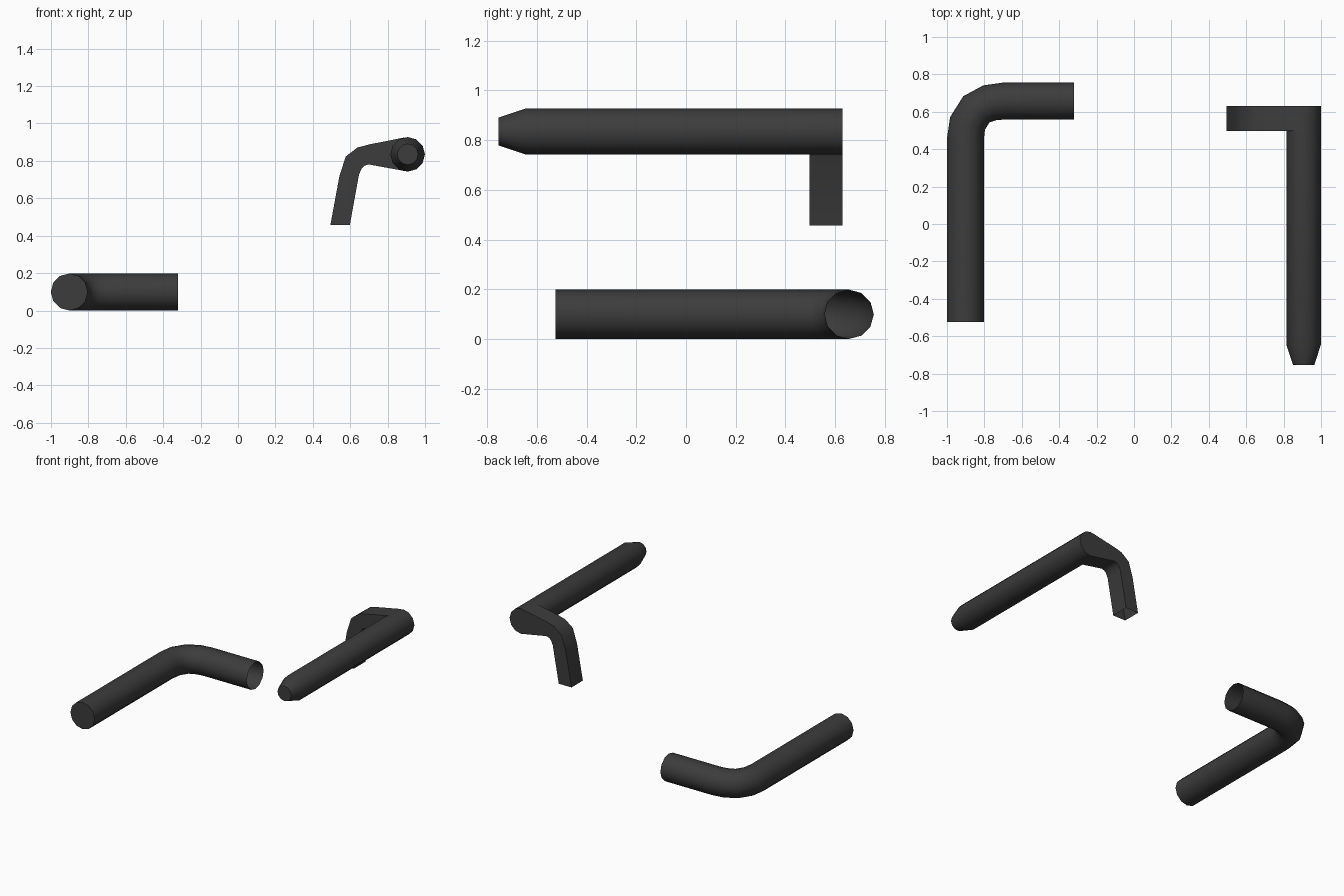
import bpy, bmesh
from math import sin, cos, pi, radians
from mathutils import Vector

if "Cube" in bpy.data.objects:
    bpy.data.objects.remove(bpy.data.objects["Cube"])

mat = bpy.data.materials.new("dark_grey")
mat.diffuse_color = (0.045, 0.045, 0.045, 1)
mat.use_nodes = True
mat.node_tree.nodes["Principled BSDF"].inputs["Base Color"].default_value = mat.diffuse_color


def loft(name, rings, cap_start=False, cap_end=False):
    """Skin a list of vertex rings into a single-walled tube."""
    bm = bmesh.new()
    rows = [[bm.verts.new(p) for p in ring] for ring in rings]
    n = len(rows[0])
    for a, b in zip(rows, rows[1:]):
        for i in range(n):
            j = (i + 1) % n
            bm.faces.new((a[i], a[j], b[j], b[i]))
    # orient before ending: consistent normals, facing away from the tube axis
    bmesh.ops.recalc_face_normals(bm, faces=bm.faces)
    f = bm.faces[:][0]
    axis = sum((v.co for v in rows[0] + rows[1]), Vector()) / (2 * n)
    if f.normal.dot(f.calc_center_median() - axis) < 0:
        bmesh.ops.reverse_faces(bm, faces=bm.faces)
    for use, row, out in ((cap_start, rows[0], rows[1]), (cap_end, rows[-1], rows[-2])):
        if use:
            cap = bm.faces.new(row)
            cap.normal_update()
            if cap.normal.dot(row[0].co - out[0].co) < 0:
                cap.normal_flip()
    me = bpy.data.meshes.new(name)
    bm.to_mesh(me)
    bm.free()
    me.polygons.foreach_set("use_smooth", [True] * len(me.polygons))
    me.set_sharp_from_angle(angle=radians(38))
    me.materials.append(mat)
    ob = bpy.data.objects.new(name, me)
    bpy.context.collection.objects.link(ob)
    return ob


def circle(center, side, up, r, n=12):
    c, s, u = Vector(center), Vector(side), Vector(up)
    return [c + r * (cos(2 * pi * i / n) * s + sin(2 * pi * i / n) * u) for i in range(n)]


# Bent pipe lying on the ground: x, y, turn angle of each ring
path = [(-0.902, -0.525, 0), (-0.902, 0.45, 0), (-0.890, 0.538, 20),
        (-0.843, 0.613, 45), (-0.772, 0.648, 70), (-0.70, 0.657, 90),
        (-0.32, 0.657, 90)]
rings = [circle((x, y, 0.099), (-cos(radians(a)), sin(radians(a)), 0), (0, 0, 1), 0.099)
         for x, y, a in path]
loft("bent_pipe", rings, cap_start=True)

# Straight rod with tapered tip: y, radius
rod = [(0.63, 0.0925), (-0.645, 0.0925), (-0.755, 0.056)]
loft("rod", [circle((0.907, y, 0.835), (1, 0, 0), (0, 0, 1), r) for y, r in rod],
     cap_start=True, cap_end=True)

# Curved flat arm, open at the lower end: outer x, z and inner x, z
arm = [(0.494, 0.457, 0.598, 0.457), (0.542, 0.718, 0.647, 0.728),
       (0.576, 0.823, 0.663, 0.762), (0.638, 0.871, 0.678, 0.775),
       (0.702, 0.888, 0.699, 0.781), (0.890, 0.925, 0.890, 0.746)]
loft("curved_arm", [[(ox, 0.497, oz), (ox, 0.63, oz), (ix, 0.63, iz), (ix, 0.497, iz)]
                    for ox, oz, ix, iz in arm])
